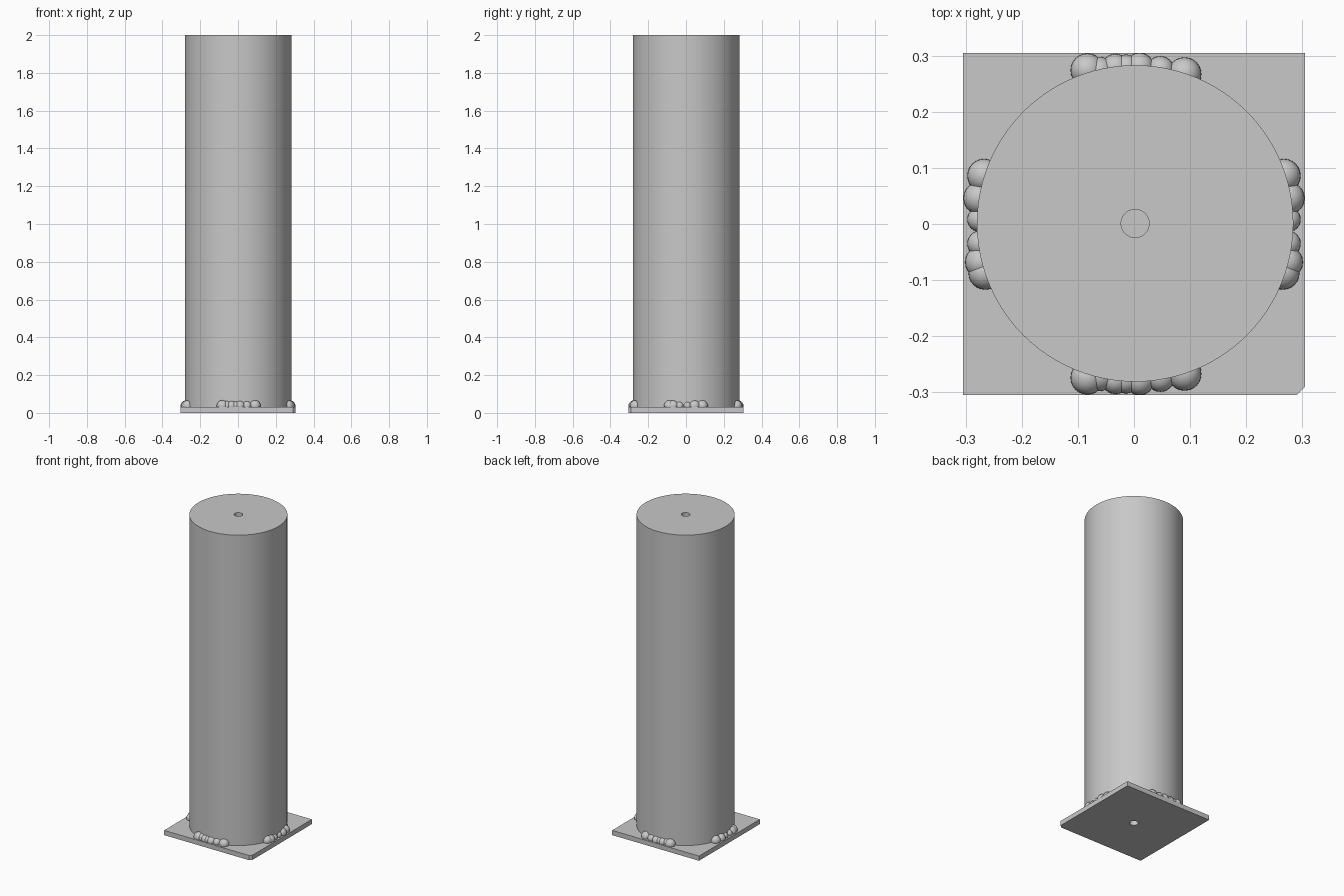
import bpy, bmesh, math
from mathutils import Matrix, Vector

if "Cube" in bpy.data.objects:
    bpy.data.objects.remove(bpy.data.objects["Cube"], do_unlink=True)

grey = bpy.data.materials.new("plain grey")
grey.use_nodes = True
colour = (0.58, 0.58, 0.58, 1)
grey.diffuse_color = colour
grey.node_tree.nodes["Principled BSDF"].inputs["Base Color"].default_value = colour

PLATE_TOP = 0.03
HALF = 0.305
AXIS = Vector((0.002, 0.001, 0))
RADIUS = 0.282
HOLE = 0.025


def finish(bm, name, smooth=True):
    """Turn a bmesh into a named grey object."""
    bmesh.ops.recalc_face_normals(bm, faces=bm.faces)
    mesh = bpy.data.meshes.new(name)
    bm.to_mesh(mesh)
    bm.free()
    mesh.materials.append(grey)
    obj = bpy.data.objects.new(name, mesh)
    bpy.context.collection.objects.link(obj)
    if smooth:
        bpy.ops.object.select_all(action="DESELECT")
        obj.select_set(True)
        bpy.context.view_layer.objects.active = obj
        bpy.ops.object.shade_smooth_by_angle(angle=math.radians(30))
    return obj


def loop(bm, points):
    """Add a closed loop of edges."""
    verts = [bm.verts.new(p) for p in points]
    return [bm.edges.new((v, verts[i - 1])) for i, v in enumerate(verts)]


# Base plate: square with one clipped corner and a centre hole
bm = bmesh.new()
clip = HALF - 0.015
outline = [(-HALF, -HALF, 0), (clip, -HALF, 0), (HALF, -clip, 0),
           (HALF, HALF, 0), (-HALF, HALF, 0)]
circle = [AXIS + Vector((HOLE * math.cos(a), HOLE * math.sin(a), 0))
          for a in (math.tau * i / 32 for i in range(32))]
edges = loop(bm, outline) + loop(bm, circle)
bmesh.ops.triangle_fill(bm, edges=edges, use_beauty=True)
raised = bmesh.ops.extrude_face_region(bm, geom=bm.faces[:])["geom"]
bmesh.ops.translate(bm, vec=(0, 0, PLATE_TOP),
                    verts=[v for v in raised if isinstance(v, bmesh.types.BMVert)])
finish(bm, "base_plate")

# Column: lathed profile with a blind hole in its top
bm = bmesh.new()
depth = 0.08
profile = [(0, PLATE_TOP), (RADIUS, PLATE_TOP), (RADIUS, 2), (HOLE, 2),
           (HOLE, 2 - depth), (0, 2 - depth)]
verts = [bm.verts.new(AXIS + Vector((r, 0, z))) for r, z in profile]
path = [bm.edges.new(pair) for pair in zip(verts, verts[1:])]
bmesh.ops.spin(bm, geom=verts + path, cent=AXIS, axis=(0, 0, 1),
               angle=math.tau, steps=96)
bmesh.ops.remove_doubles(bm, verts=bm.verts, dist=0.0001)
finish(bm, "column")

# Weld beads: (position along side, distance from axis, radius)
front_back = [(-0.083, 0.274, 0.030), (-0.062, 0.271, 0.027),
              (-0.033, 0.278, 0.025), (-0.014, 0.278, 0.024),
              (0.010, 0.279, 0.026), (0.047, 0.274, 0.025),
              (0.090, 0.267, 0.030)]
sides = [(0.086, 0.267, 0.030), (0.046, 0.275, 0.029),
         (0.008, 0.275, 0.022), (-0.035, 0.274, 0.023),
         (-0.068, 0.272, 0.029), (-0.087, 0.265, 0.030)]


def weld(name, beads, place):
    bm = bmesh.new()
    for along, out, radius in beads:
        x, y = place(along, out)
        spot = Matrix.Translation((x, y, 0.037))
        bmesh.ops.create_uvsphere(bm, u_segments=24, v_segments=14,
                                  radius=radius, matrix=spot)
    finish(bm, name)


weld("weld_front", front_back, lambda a, d: (a, -d))
weld("weld_back", front_back, lambda a, d: (a, d))
weld("weld_left", sides, lambda a, d: (d, a))
weld("weld_right", sides, lambda a, d: (-d, a))
